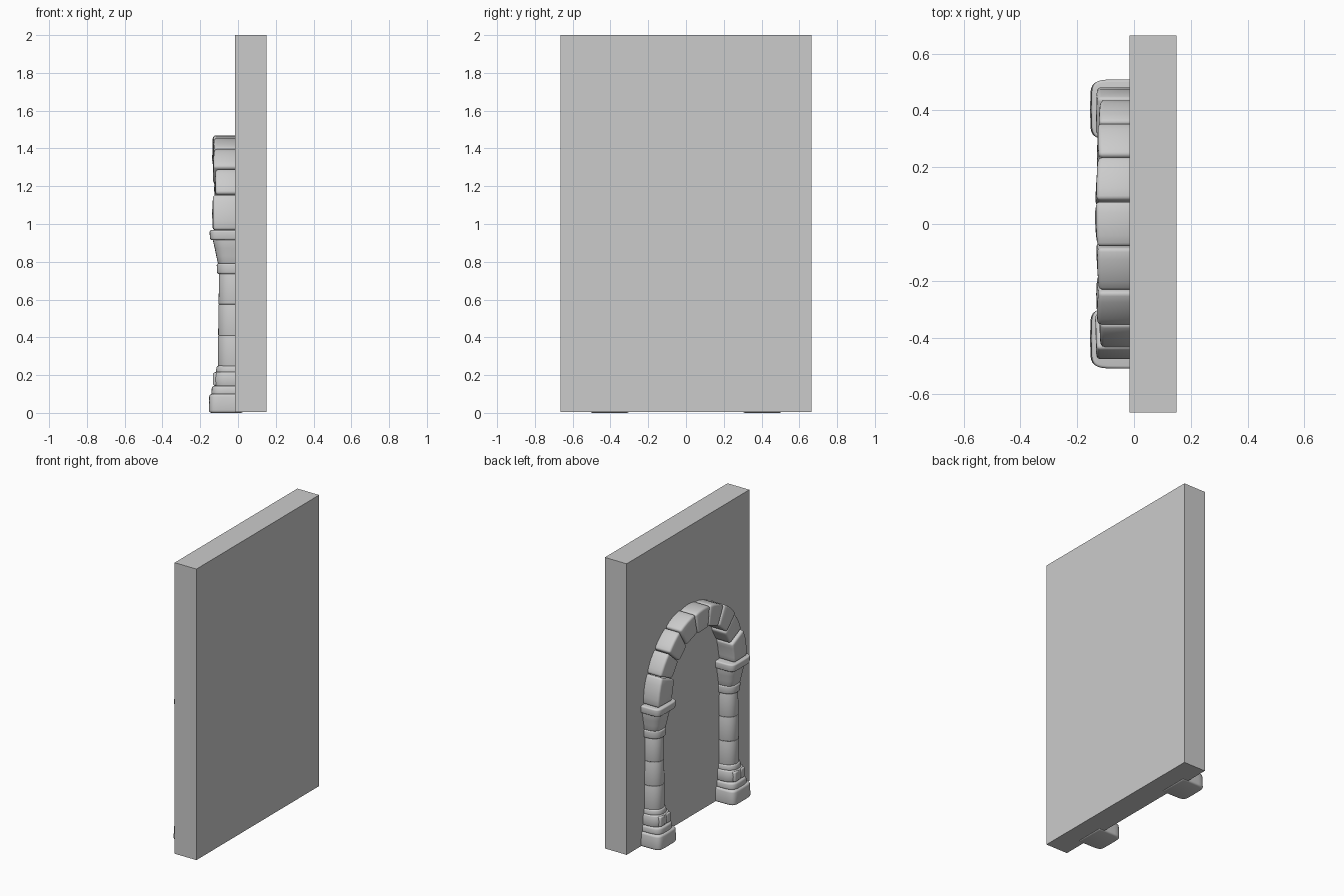
import bpy, bmesh, math, random
from math import sin, cos, pi, radians

random.seed(4)
if "Cube" in bpy.data.objects:
    bpy.data.objects.remove(bpy.data.objects["Cube"])

stone = bpy.data.materials.new("grey stone")
stone.use_nodes = True
GREY = (0.6, 0.6, 0.6, 1)
stone.diffuse_color = GREY
stone.node_tree.nodes["Principled BSDF"].inputs["Base Color"].default_value = GREY

WALL_FACE = -0.015
COLUMN_Y = 0.403


def loft(name, rings, bevel=0.0, smooth=True):
    """Skin a list of closed rings, cap the ends and round the hard edges."""
    bm = bmesh.new()
    rows = [[bm.verts.new(p) for p in ring] for ring in rings]
    n = len(rows[0])
    for a, b in zip(rows, rows[1:]):
        for i in range(n):
            j = (i + 1) % n
            bm.faces.new((a[i], a[j], b[j], b[i]))
    bm.faces.new(rows[0])
    bm.faces.new(rows[-1])
    bmesh.ops.recalc_face_normals(bm, faces=bm.faces)
    if bevel:
        hard = [e for e in bm.edges if e.calc_face_angle(0) > radians(40)]
        bmesh.ops.bevel(bm, geom=hard, offset=bevel, segments=3, profile=0.5,
                        affect='EDGES', clamp_overlap=True)
    mesh = bpy.data.meshes.new(name)
    bm.to_mesh(mesh)
    bm.free()
    mesh.materials.append(stone)
    obj = bpy.data.objects.new(name, mesh)
    bpy.context.collection.objects.link(obj)
    if smooth:
        bpy.ops.object.select_all(action='DESELECT')
        obj.select_set(True)
        bpy.context.view_layer.objects.active = obj
        bpy.ops.object.shade_smooth_by_angle(angle=radians(40))
    return obj


def half_ring(cy, z, front, half, power, back):
    """Half outline bulging from the wall; a higher power is squarer."""
    depth = WALL_FACE - front
    pts = [(back, cy + half, z)]
    for k in range(17):
        t = pi * k / 16
        c, s = cos(t), max(sin(t), 0)
        y = math.copysign(abs(c) ** (2 / power), c) * half
        pts.append((WALL_FACE - depth * s ** (2 / power), cy + y, z))
    pts.append((back, cy - half, z))
    return pts


# Wall slab
loft("wall", [[(x, y, z) for x, y in ((WALL_FACE, -0.665), (0.15, -0.665),
                                      (0.15, 0.665), (WALL_FACE, 0.665))]
              for z in (0.004, 2.0)], smooth=False)

# Column parts: name, squareness, bevel, then (z, front x, half width) levels
PARTS = [
    ("plinth", 6, 0.014, [(0, -0.155, 0.105), (0.1, -0.152, 0.102)]),
    ("base_step", 4, 0.012, [(0.095, -0.142, 0.092), (0.142, -0.138, 0.088)]),
    ("base_drum", 3, 0.008, [(0.14, -0.126, 0.082), (0.18, -0.13, 0.085), (0.217, -0.124, 0.08)]),
    ("base_ring", 2.4, 0.009, [(0.213, -0.118, 0.076), (0.25, -0.112, 0.071)]),
    ("shaft_lower", 2.2, 0.004, [(0.247, -0.106, 0.067), (0.41, -0.105, 0.066)]),
    ("shaft_middle", 2.2, 0.004, [(0.409, -0.105, 0.066), (0.575, -0.103, 0.065)]),
    ("shaft_upper", 2.2, 0.004, [(0.574, -0.103, 0.065), (0.737, -0.1, 0.064)]),
    ("neck_ring", 2.4, 0.01, [(0.735, -0.111, 0.072), (0.792, -0.113, 0.074)]),
    ("capital_bell", 3, 0.005, [(0.79, -0.106, 0.07), (0.83, -0.115, 0.077),
                                (0.87, -0.123, 0.085), (0.922, -0.135, 0.094)]),
    ("capital_slab", 6, 0.01, [(0.915, -0.148, 0.105), (0.967, -0.151, 0.107)]),
]
for side, sign in (("left", 1), ("right", -1)):
    for name, power, bevel, levels in PARTS:
        back = 0.03 if name == "plinth" else 0.01
        rings = [half_ring(sign * COLUMN_Y, z, x, h, power, back)
                 for z, x, h in levels]
        loft(f"{name}_{side}", rings, bevel)

# Upright joints splitting the base drum into blocks
for side, sign in (("left", 1), ("right", -1)):
    for k, dy in enumerate((-0.03, 0.035)):
        y = sign * COLUMN_Y + dy
        rings = [[(x, y + w, z) for x, w in ((-0.06, -0.022), (-0.06, 0.022),
                                             (-0.132, 0.022), (-0.132, -0.022))]
                 for z in (0.145, 0.213)]
        loft(f"base_block_{side}_{k + 1}", rings, 0.008)

# Arch of nine wedge stones
half_cuts = [10, 30, 48.5, 67, 90]
cuts = [-a for a in reversed(half_cuts)] + half_cuts
fronts = [-0.135, -0.122, -0.131, -0.13, -0.135, -0.133, -0.129, -0.124, -0.133]
STEPS = 4
for n, front in enumerate(fronts):
    a0, a1 = radians(cuts[n] + 0.25), radians(cuts[n + 1] - 0.25)
    grow = random.uniform(-0.004, 0.004)
    inner = random.uniform(-0.006, 0.006)
    tilt = random.uniform(-0.004, 0.004)
    rings = []
    for k in range(STEPS + 1):
        f = k / STEPS
        t = a0 + (a1 - a0) * f
        puff = 0.004 * sin(pi * f)
        ro, ri = grow + puff, inner - puff
        x = front + tilt * (2 * f - 1) - puff * 0.5
        outer = ((0.478 + ro) * sin(t), 0.965 + (0.502 + ro) * cos(t))
        inside = ((0.342 + ri) * sin(t), 0.965 + (0.366 + ri) * cos(t))
        rings.append([(0.005, *outer), (x + 0.004, *outer),
                      (x, *inside), (0.005, *inside)])
    loft(f"arch_stone_{n + 1}", rings, 0.014)
